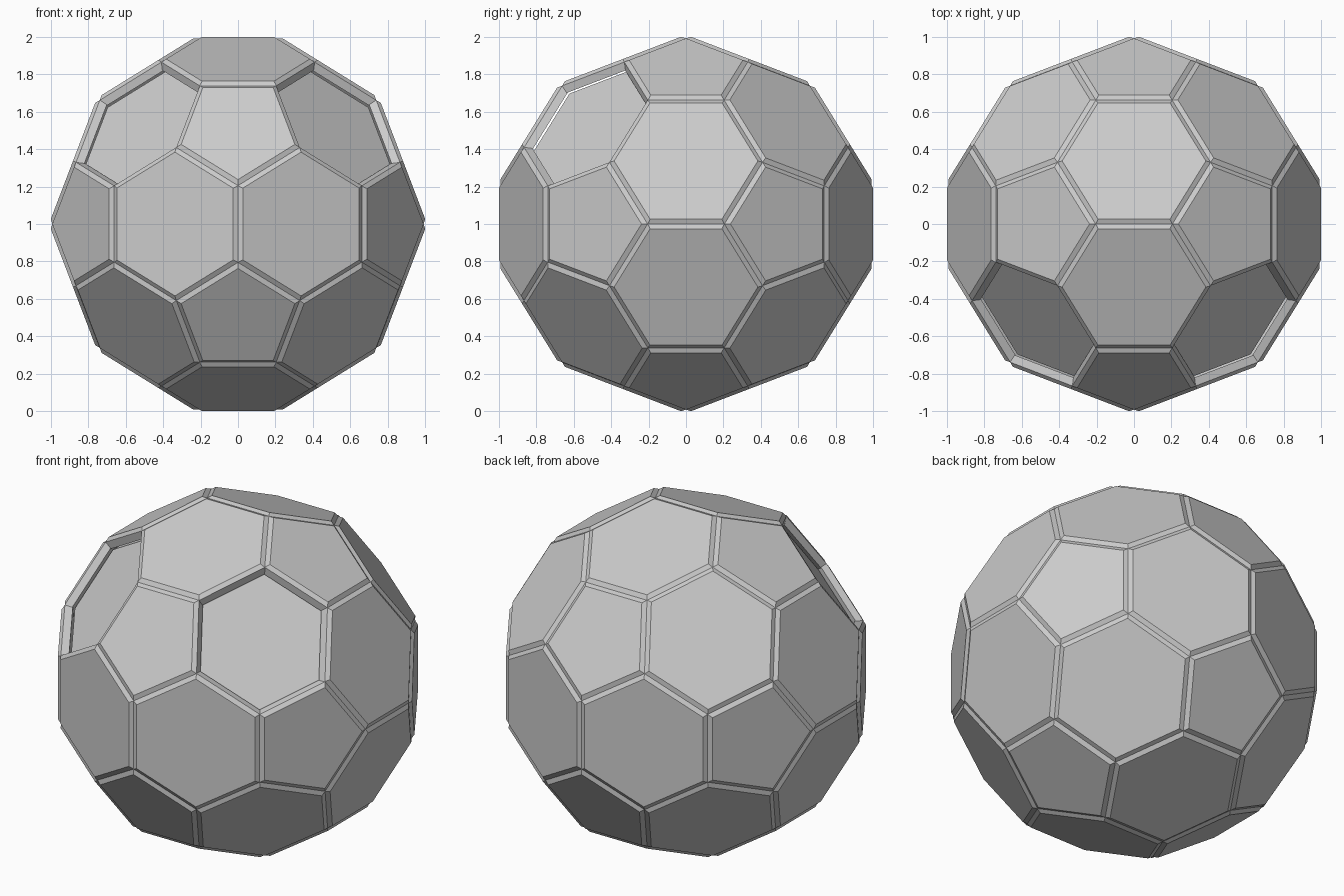
import bpy, bmesh
from math import sqrt, radians
from itertools import product
from mathutils import Vector

if "Cube" in bpy.data.objects:
    bpy.data.objects.remove(bpy.data.objects["Cube"])

PHI = (1 + sqrt(5)) / 2
SIZE = 1.011 / (3 * PHI)      # sharp edges before chamfering
CENTRE = Vector((0, 0, 1))


def ball_cage():
    """Truncated icosahedron with flat pentagon and hexagon faces."""
    points = set()
    for a, b, c in ((0, 3 * PHI, 1), (1, 2 * PHI, 2 + PHI), (PHI, 1 + 2 * PHI, 2)):
        for sx, sy, sz in product((1, -1), repeat=3):
            p = (a * sx, b * sy, c * sz)
            for k in range(3):
                points.add(tuple(round(v, 6) + 0.0 for v in p[k:] + p[:k]))
    bm = bmesh.new()
    for p in sorted(points):
        bm.verts.new(Vector(p) * SIZE)
    bmesh.ops.convex_hull(bm, input=bm.verts[:])
    bmesh.ops.dissolve_limit(bm, angle_limit=radians(2), verts=bm.verts[:], edges=bm.edges[:])
    bmesh.ops.recalc_face_normals(bm, faces=bm.faces[:])
    return bm


def finish(bm, name):
    bmesh.ops.recalc_face_normals(bm, faces=bm.faces[:])
    mesh = bpy.data.meshes.new(name)
    bm.to_mesh(mesh)
    bm.free()
    obj = bpy.data.objects.new(name, mesh)
    obj.location = CENTRE
    bpy.context.collection.objects.link(obj)


def panel(corners, name):
    """Chamfered slab: (inset, depth) rings from outer face to underside."""
    n = len(corners)
    mid = sum(corners, Vector()) / n
    normal = mid.normalized()
    apothem = ((corners[0] + corners[1]) / 2 - mid).length
    bm = bmesh.new()
    rings = []
    for inset, depth in ((0.028, 0), (0.006, 0.018), (0.006, 0.062)):
        k = 1 - inset / apothem
        rings.append([bm.verts.new(mid + (c - mid) * k - normal * depth) for c in corners])
    bm.faces.new(rings[0])
    bm.faces.new(rings[-1][::-1])
    for upper, lower in zip(rings, rings[1:]):
        for i in range(n):
            j = (i + 1) % n
            bm.faces.new((upper[i], lower[i], lower[j], upper[j]))
    finish(bm, name)


# Panels, leaving two upper front hexagons open
cage = ball_cage()
openings = [Vector((s, -1, 1)).normalized() for s in (-1, 1)]
for face in cage.faces:
    if any(face.normal.dot(d) > 0.99 for d in openings):
        continue
    kind = "hexagon_panel" if len(face.verts) == 6 else "pentagon_panel"
    panel([v.co.copy() for v in face.verts], kind)

# Inner core seen through the openings
bmesh.ops.scale(cage, vec=(0.925,) * 3, verts=cage.verts[:])
finish(cage, "inner_core")
